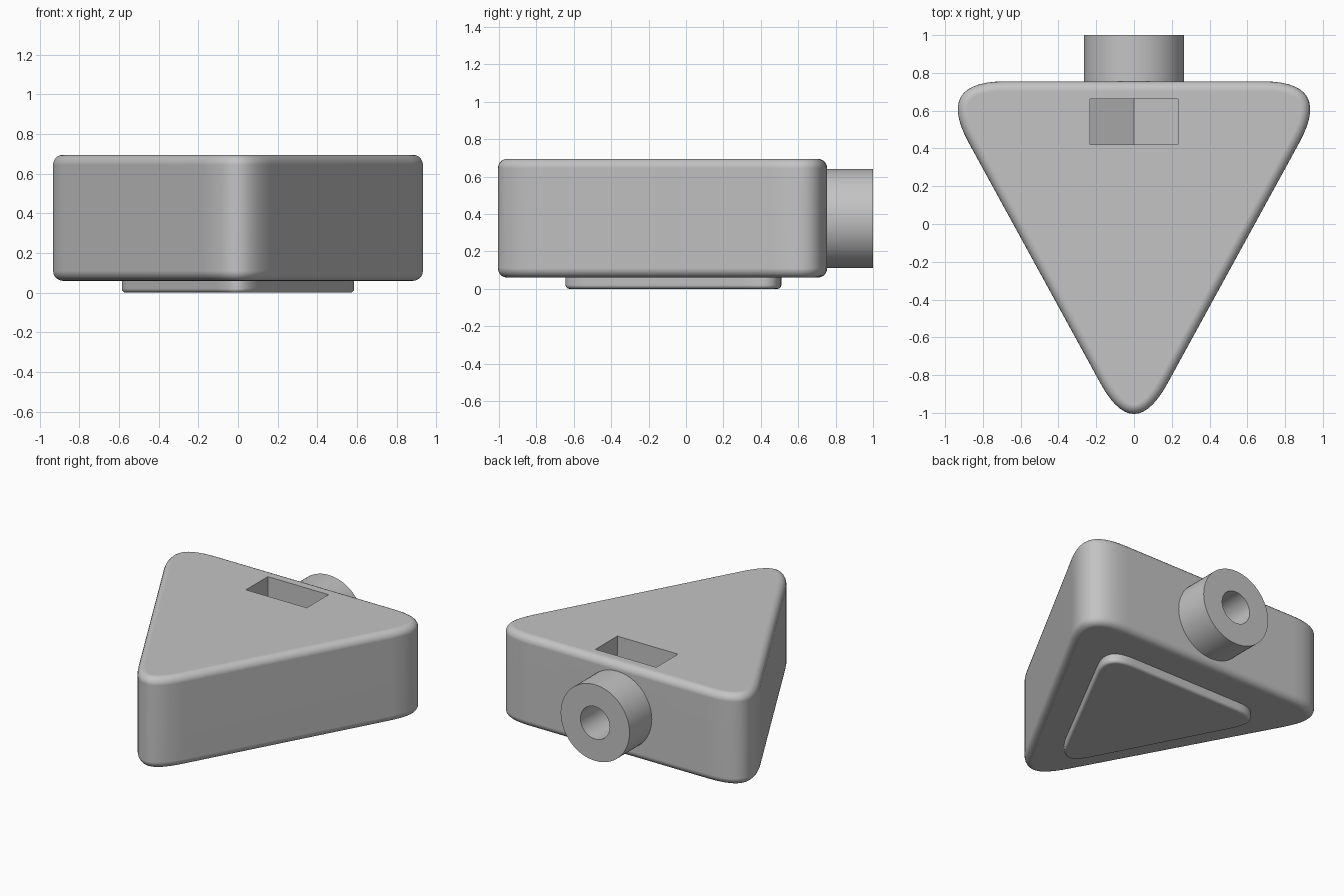
import bpy, bmesh, math
from mathutils import Vector

cube = bpy.data.objects.get("Cube")
if cube:
    bpy.data.objects.remove(cube, do_unlink=True)

grey = bpy.data.materials.new("plain grey")
grey.use_nodes = True
colour = (0.55, 0.55, 0.55, 1)
grey.diffuse_color = colour
grey.node_tree.nodes["Principled BSDF"].inputs["Base Color"].default_value = colour


def finish(bm, name):
    """Turn a bmesh into a named object."""
    bmesh.ops.recalc_face_normals(bm, faces=bm.faces)
    mesh = bpy.data.meshes.new(name)
    bm.to_mesh(mesh)
    bm.free()
    mesh.materials.append(grey)
    obj = bpy.data.objects.new(name, mesh)
    bpy.context.collection.objects.link(obj)
    return obj


def prism(name, points, direction):
    """Extrude a closed outline along a direction."""
    bm = bmesh.new()
    face = bm.faces.new([bm.verts.new(p) for p in points])
    new = bmesh.ops.extrude_face_region(bm, geom=[face])["geom"]
    moved = [v for v in new if isinstance(v, bmesh.types.BMVert)]
    bmesh.ops.translate(bm, verts=moved, vec=direction)
    return finish(bm, name)


def activate(obj):
    bpy.ops.object.select_all(action='DESELECT')
    obj.select_set(True)
    bpy.context.view_layer.objects.active = obj


def apply(obj, kind, **settings):
    activate(obj)
    mod = obj.modifiers.new(kind.lower(), kind)
    for key, value in settings.items():
        setattr(mod, key, value)
    bpy.ops.object.modifier_apply(modifier=mod.name)


def cut(obj, cutter):
    apply(obj, 'BOOLEAN', object=cutter, operation='DIFFERENCE', solver='EXACT')
    bpy.data.objects.remove(cutter, do_unlink=True)


def smooth(obj):
    activate(obj)
    bpy.ops.object.shade_smooth_by_angle(angle=math.radians(35))
    obj.modifiers.new("even shading", 'WEIGHTED_NORMAL').keep_sharp = True


def rounded_triangle(sx, sy, shift, z, steps=14):
    """Triangle pointing to the front with softly curved corners."""
    corners = [Vector((1.053, 0.755)), Vector((-1.053, 0.755)), Vector((0, -1.168))]
    points = []
    for i, corner in enumerate(corners):
        start = corner + (corners[i - 1] - corner).normalized() * 0.37
        end = corner + (corners[(i + 1) % 3] - corner).normalized() * 0.37
        for k in range(steps + 1):
            t = k / steps
            p = start * (1 - t) ** 2 + corner * 2 * t * (1 - t) + end * t * t
            points.append((p.x * sx, p.y * sy + shift, z))
    return points


# Body with rounded rims
body = prism("body", rounded_triangle(1, 1, 0, 0.06), (0, 0, 0.635))
apply(body, 'BEVEL', width=0.05, segments=5, limit_method='ANGLE',
      angle_limit=math.radians(40))

# Slot in the top with a shallow V floor
slot = [(-0.234, 0.8), (-0.234, 0.49), (0, 0.365), (0.234, 0.49), (0.234, 0.8)]
cut(body, prism("slot_cutter", [(x, 0.422, z) for x, z in slot], (0, 0.24, 0)))


# Circle in the plane facing the back
def ring(radius, y, sides=64):
    turns = [2 * math.pi * k / sides for k in range(sides)]
    return [(radius * math.cos(a), y, 0.375 + radius * math.sin(a)) for a in turns]


# Bore reaching a little into the body
cut(body, prism("bore_cutter", ring(0.113, 0.68), (0, 0.3, 0)))
smooth(body)

# Tube at the back
tube = prism("tube", ring(0.265, 0.75), (0, 0.25, 0))
cut(tube, prism("bore_cutter", ring(0.113, 0.7), (0, 0.4, 0)))
smooth(tube)

# Foot plate underneath
foot = prism("foot_plate", rounded_triangle(0.628, 0.655, 0.015, 0), (0, 0, 0.1))
apply(foot, 'BEVEL', width=0.02, segments=4, limit_method='ANGLE',
      angle_limit=math.radians(40))
smooth(foot)
